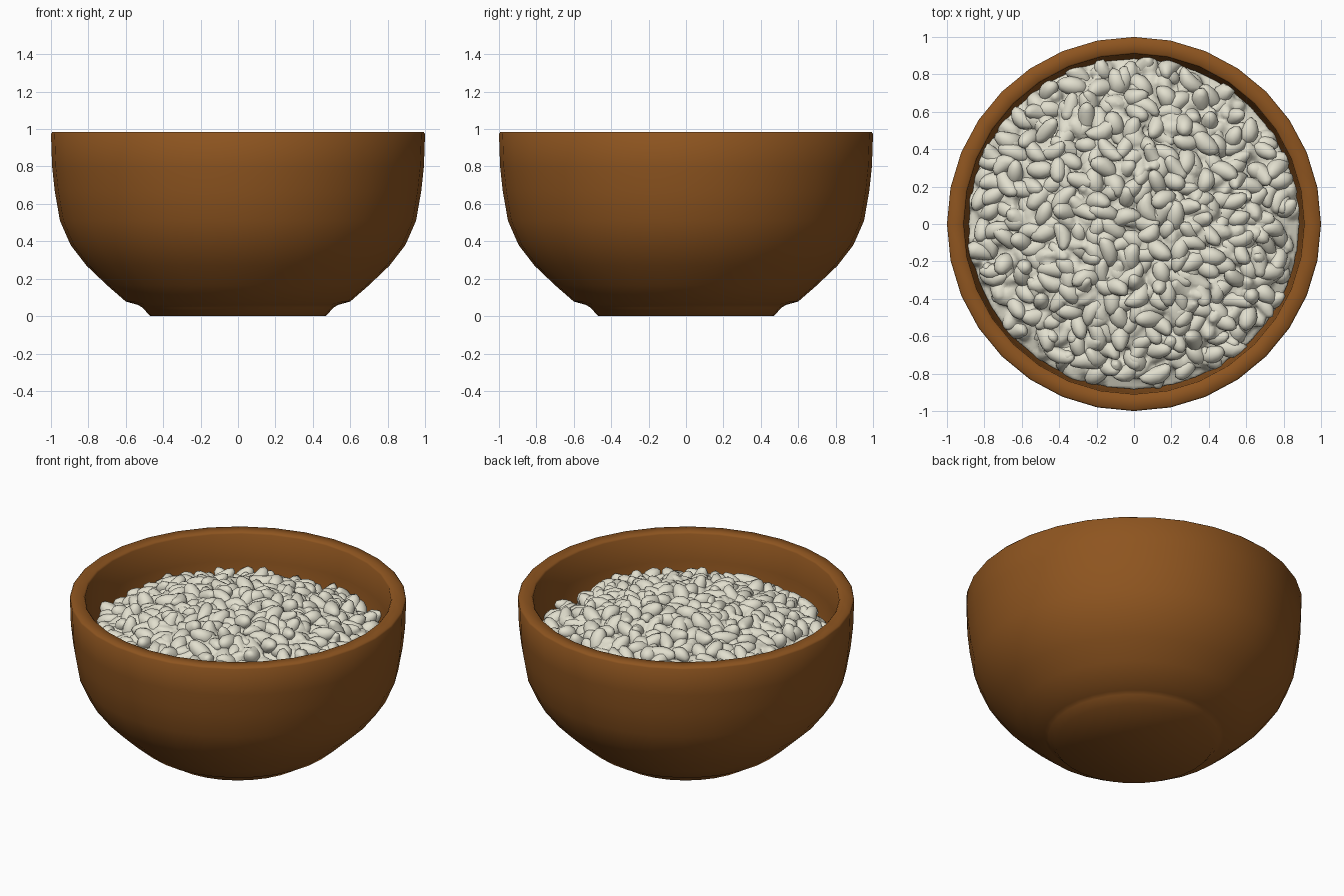
import bpy, bmesh, math, random
from mathutils import Vector, Euler

if "Cube" in bpy.data.objects:
    bpy.data.objects.remove(bpy.data.objects["Cube"])

random.seed(4)


def material(name, rgb):
    m = bpy.data.materials.new(name)
    m.diffuse_color = (*rgb, 1)
    m.use_nodes = True
    m.node_tree.nodes["Principled BSDF"].inputs["Base Color"].default_value = m.diffuse_color
    return m


def finish(bm, name, mat, angle):
    bmesh.ops.recalc_face_normals(bm, faces=bm.faces)
    me = bpy.data.meshes.new(name)
    bm.to_mesh(me)
    bm.free()
    me.materials.append(mat)
    ob = bpy.data.objects.new(name, me)
    bpy.context.collection.objects.link(ob)
    bpy.ops.object.select_all(action='DESELECT')
    ob.select_set(True)
    bpy.context.view_layer.objects.active = ob
    bpy.ops.object.shade_smooth_by_angle(angle=math.radians(angle))
    return ob


def lathe(profile, sides):
    bm = bmesh.new()
    vs = [bm.verts.new((r, 0, z)) for r, z in profile]
    es = [bm.edges.new(p) for p in zip(vs, vs[1:])]
    bmesh.ops.spin(bm, geom=vs + es, axis=(0, 0, 1), cent=(0, 0, 0),
                   angle=math.tau, steps=sides, use_duplicate=False)
    bmesh.ops.remove_doubles(bm, verts=bm.verts, dist=1e-4)
    return bm


wood = material("brown wood", (0.27, 0.09, 0.014))
white = material("cream grain", (0.76, 0.74, 0.62))

# bowl: foot, outer wall, rim and inner wall in one turned profile
bowl = [(0, 0), (0.47, 0), (0.51, 0.045), (0.535, 0.06), (0.60, 0.078), (0.70, 0.165),
        (0.81, 0.27), (0.895, 0.38), (0.952, 0.51), (0.98, 0.67), (0.994, 0.80),
        (1.0, 0.975), (0.992, 0.985), (0.918, 0.985), (0.91, 0.975), (0.905, 0.80),
        (0.88, 0.62), (0.82, 0.45), (0.70, 0.28), (0.50, 0.15), (0, 0.12)]
finish(lathe(bowl, 32), "bowl", wood, 65)


# heap of grains: height of the mound at radius r
def mound(r):
    return 0.895 - 0.27 * r * r


# bent ellipsoids spread evenly by the golden angle, lifted off the mound
def add_grains(bm, count, low, high):
    for i in range(count):
        r = 0.85 * math.sqrt((i + 0.5) / count) + random.uniform(-0.03, 0.03)
        r = min(0.85, r)
        a = i * 2.39996 + random.uniform(-0.06, 0.06)
        geo = bmesh.ops.create_icosphere(bm, subdivisions=2, radius=1)["verts"]
        length, width = random.uniform(0.07, 0.095), random.uniform(0.042, 0.052)
        bend = random.uniform(0, 0.04)
        tilt = Euler((random.uniform(0, math.tau), random.gauss(0, 0.45),
                      random.uniform(0, math.tau))).to_matrix()
        pos = Vector((r * math.cos(a), r * math.sin(a), mound(r) + random.uniform(low, high)))
        for v in geo:
            x, y, z = v.co
            p = tilt @ Vector((x * length, y * width + bend * x * x, z * width)) + pos
            k = math.hypot(p.x, p.y)
            if k > 0.895:                       # keep grains inside the wall
                p.x, p.y = p.x * 0.895 / k, p.y * 0.895 / k
            v.co = p


# lower layer: grains stuck to a solid mound, melted into one soft surface
radii = (0, 0.2, 0.4, 0.6, 0.75, 0.885)
bm = lathe([(r, mound(r) - 0.02) for r in radii] + [(0.87, 0.62), (0, 0.62)], 48)
add_grains(bm, 300, -0.04, 0.0)
heap = finish(bm, "grain_heap", white, 180)
melt = heap.modifiers.new("melt", 'REMESH')
melt.mode = 'VOXEL'
melt.voxel_size = 0.013
melt.use_smooth_shade = True

# upper layer: separate grains
bm = bmesh.new()
add_grains(bm, 300, -0.02, 0.025)
finish(bm, "loose_grains", white, 60)
